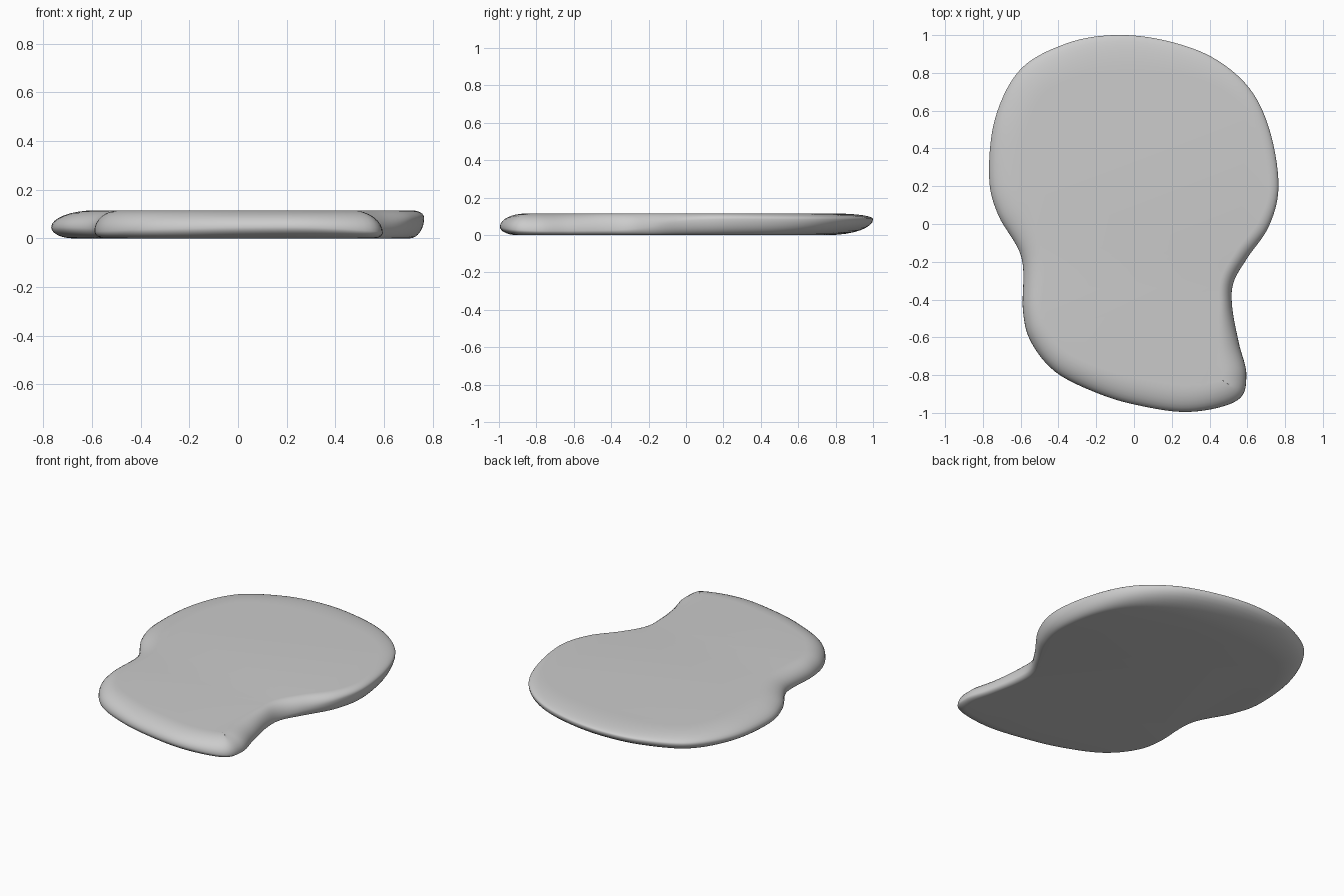
import bpy, bmesh, math
from mathutils import Vector

if "Cube" in bpy.data.objects:
    bpy.data.objects.remove(bpy.data.objects["Cube"])

TOP = 0.115
SUB = 7      # outline samples per control point
RINGS = 8    # steps in each rounded edge quarter

# Outline, clockwise from the back: x, y, height of rim, top inset, bottom inset
OUTLINE = [
    (-0.11, 1.00, .085, .20, .24), (0.15, 0.975, .085, .18, .22),
    (0.41, 0.885, .085, .14, .17), (0.61, 0.72, .085, .10, .11),
    (0.72, 0.49, .085, .07, .07), (0.765, 0.20, .085, .05, .06),
    (0.715, -0.01, .075, .06, .05), (0.60, -0.18, .045, .07, .03),
    (0.527, -0.31, .03, .07, .03), (0.52, -0.44, .025, .07, .03),
    (0.555, -0.63, .022, .11, .03), (0.595, -0.80, .022, .13, .04),
    (0.545, -0.935, .03, .13, .06), (0.29, -0.995, .045, .14, .09),
    (0.00, -0.955, .045, .14, .08), (-0.22, -0.885, .04, .13, .06),
    (-0.42, -0.78, .035, .12, .05), (-0.545, -0.625, .03, .11, .04),
    (-0.588, -0.46, .03, .10, .04), (-0.595, -0.18, .04, .12, .05),
    (-0.72, 0.05, .045, .15, .08), (-0.767, 0.25, .045, .18, .09),
    (-0.735, 0.56, .055, .18, .12), (-0.60, 0.82, .07, .18, .17),
    (-0.36, 0.955, .08, .19, .22)]


def catmull(a, b, c, d, t):
    return tuple(0.5 * (2*q + (r-p)*t + (2*p-5*q+4*r-s)*t*t + (3*q-p-3*r+s)*t**3)
                 for p, q, r, s in zip(a, b, c, d))


n = len(OUTLINE)
samples = [catmull(*(OUTLINE[(i + k) % n] for k in (-1, 0, 1, 2)), j / SUB)
           for i in range(n) for j in range(SUB)]
m = len(samples)

# Inward directions along the outline
inward = []
for i in range(m):
    a, b = samples[i - 3], samples[(i + 3) % m]
    t = Vector((b[0] - a[0], b[1] - a[1])).normalized()
    inward.append(Vector((t.y, -t.x)))

# Rounded edge rings: bottom to rim, then rim to top
bm = bmesh.new()
rings = []
for k in range(-RINGS, RINGS + 1):
    ang = abs(k) / RINGS * math.pi / 2
    ring = []
    for (x, y, z, ti, bi), d in zip(samples, inward):
        inset = (ti if k > 0 else bi) * (1 - math.cos(ang))
        height = z + ((TOP - z) if k > 0 else -z) * math.sin(ang)
        ring.append(bm.verts.new((x + d.x * inset, y + d.y * inset, height)))
    rings.append(ring)
for lo, hi in zip(rings, rings[1:]):
    for i in range(m):
        j = (i + 1) % m
        bm.faces.new((lo[i], lo[j], hi[j], hi[i]))

# Flat top and underside
bm.faces.new(rings[-1])
bm.faces.new(rings[0][::-1])
bmesh.ops.recalc_face_normals(bm, faces=bm.faces)
for f in bm.faces:
    f.smooth = True

mesh = bpy.data.meshes.new("flat_stone")
bm.to_mesh(mesh)
bm.free()
bpy.context.collection.objects.link(bpy.data.objects.new("flat_stone", mesh))
